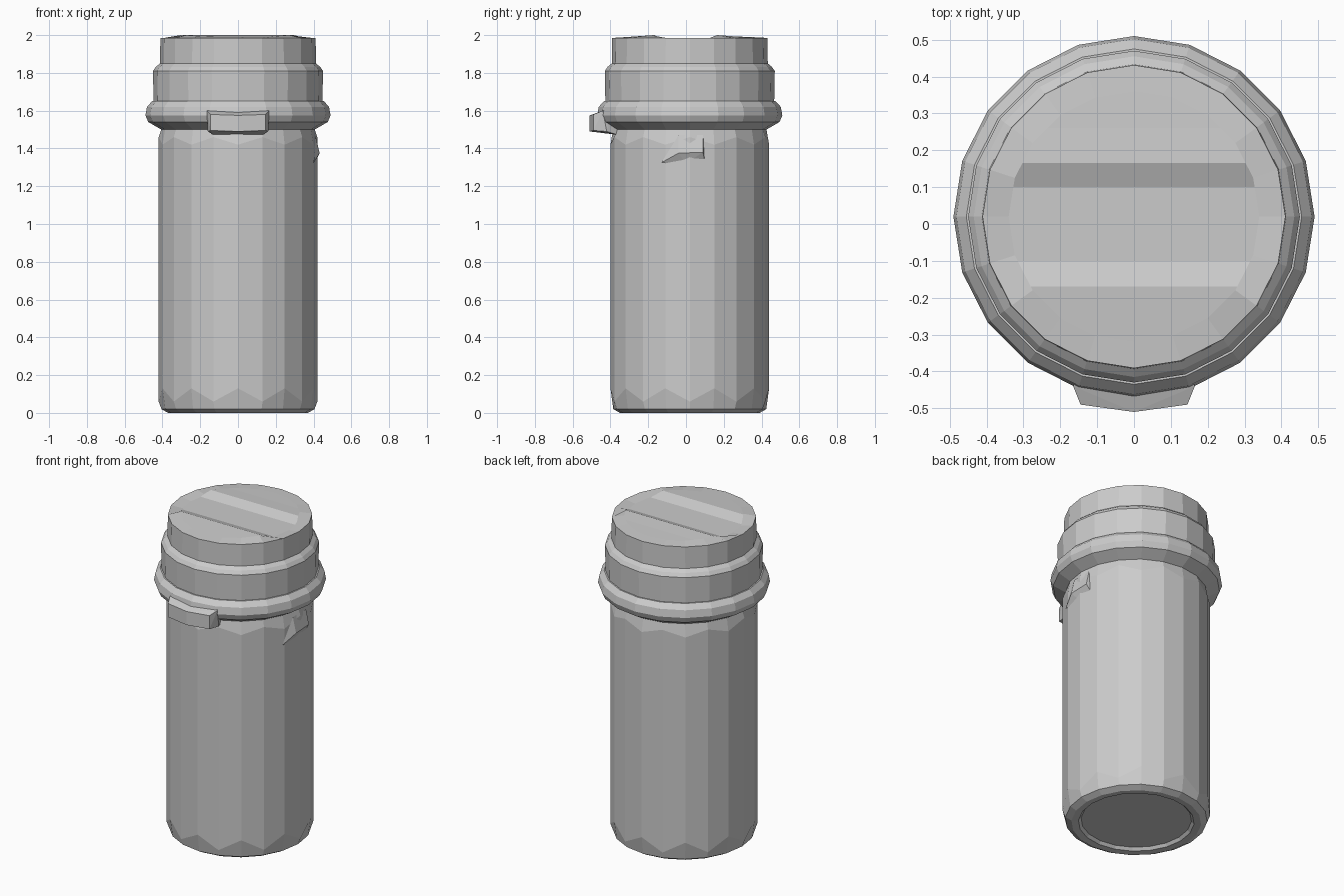
import bpy, bmesh, math

if "Cube" in bpy.data.objects:
    bpy.data.objects.remove(bpy.data.objects["Cube"])

SIDES = 20
CY = 0.02  # the round body sits slightly behind centre; the tab balances it


def finish(name, bm):
    bmesh.ops.recalc_face_normals(bm, faces=bm.faces[:])
    mesh = bpy.data.meshes.new(name)
    bm.to_mesh(mesh)
    bm.free()
    ob = bpy.data.objects.new(name, mesh)
    bpy.context.collection.objects.link(ob)
    return ob


def ring(bm, r, z, z_alt=None):
    verts = []
    for i in range(SIDES):
        a = math.pi / 2 + 2 * math.pi * i / SIDES
        h = z_alt if (z_alt is not None and i % 2) else z
        verts.append(bm.verts.new((r * math.cos(a), CY + r * math.sin(a), h)))
    return verts


def hull(name, points):
    bm = bmesh.new()
    for p in points:
        bm.verts.new(p)
    bmesh.ops.convex_hull(bm, input=bm.verts[:])
    bmesh.ops.dissolve_limit(bm, angle_limit=0.02, verts=bm.verts[:], edges=bm.edges[:])
    return finish(name, bm)


# Turned shell: recessed base, body, flange, collar and neck
profile = [
    (0.315, 0.02), (0.33, 0.003), (0.37, 0.0), (0.405, 0.02),
    (0.42, 0.13, 0.06), (0.42, 1.42, 1.46), (0.406, 1.50),
    (0.475, 1.54), (0.49, 1.575), (0.482, 1.62), (0.455, 1.65),
    (0.447, 1.65), (0.45, 1.81), (0.435, 1.832), (0.413, 1.85), (0.411, 1.985),
]
bm = bmesh.new()
rings = [ring(bm, *p) for p in profile]
for lo, hi in zip(rings, rings[1:]):
    for i in range(SIDES):
        j = (i + 1) % SIDES
        bm.faces.new((lo[i], lo[j], hi[j], hi[i]))
bm.faces.new(rings[0])
finish("container_shell", bm)

# Top panel with a shallow groove running left to right
groove = [(-0.45, 1.98), (-0.17, 2.0), (-0.10, 1.975), (0.10, 1.975),
          (0.165, 2.0), (0.26, 1.993), (0.45, 1.985)]


def groove_height(y):
    for (y0, z0), (y1, z1) in zip(groove, groove[1:]):
        if y <= y1:
            return z0 + (z1 - z0) * (y - y0) / (y1 - y0)
    return groove[-1][1]


bm = bmesh.new()
outer = ring(bm, 0.411, 1.985)
inner = ring(bm, 0.34, 1.985)
for i in range(SIDES):
    j = (i + 1) % SIDES
    bm.faces.new((outer[i], outer[j], inner[j], inner[i]))
centre = bm.faces.new(inner)
strips = [centre] + list(centre.edges) + list(centre.verts)
for y, _ in groove[1:-1]:
    cut = bmesh.ops.bisect_plane(bm, geom=strips, plane_co=(0, y, 0), plane_no=(0, 1, 0))
    strips = cut["geom"]
for v in bm.verts:
    if math.hypot(v.co.x, v.co.y - CY) < 0.36:
        v.co.z = groove_height(v.co.y)
top = finish("top_panel", bm)
if sum(p.normal.z * p.area for p in top.data.polygons) < 0:
    top.data.flip_normals()

# Front tab on the flange
tab = [(0, -0.51, 1.575), (0, -0.51, 1.49)]
for s in (-1, 1):
    tab += [(s * 0.145, -0.49, 1.58), (s * 0.145, -0.49, 1.495),
            (s * 0.165, -0.44, 1.60), (s * 0.16, -0.42, 1.49),
            (s * 0.14, -0.38, 1.62), (s * 0.13, -0.36, 1.472)]
hull("front_tab", tab)

# Small nub below the flange on the right side
hull("side_nub", [(0.40, -0.13, 1.325), (0.405, 0.0, 1.32), (0.40, 0.10, 1.33),
                  (0.432, -0.04, 1.375), (0.43, 0.09, 1.38),
                  (0.41, -0.04, 1.47), (0.41, 0.09, 1.47)])
